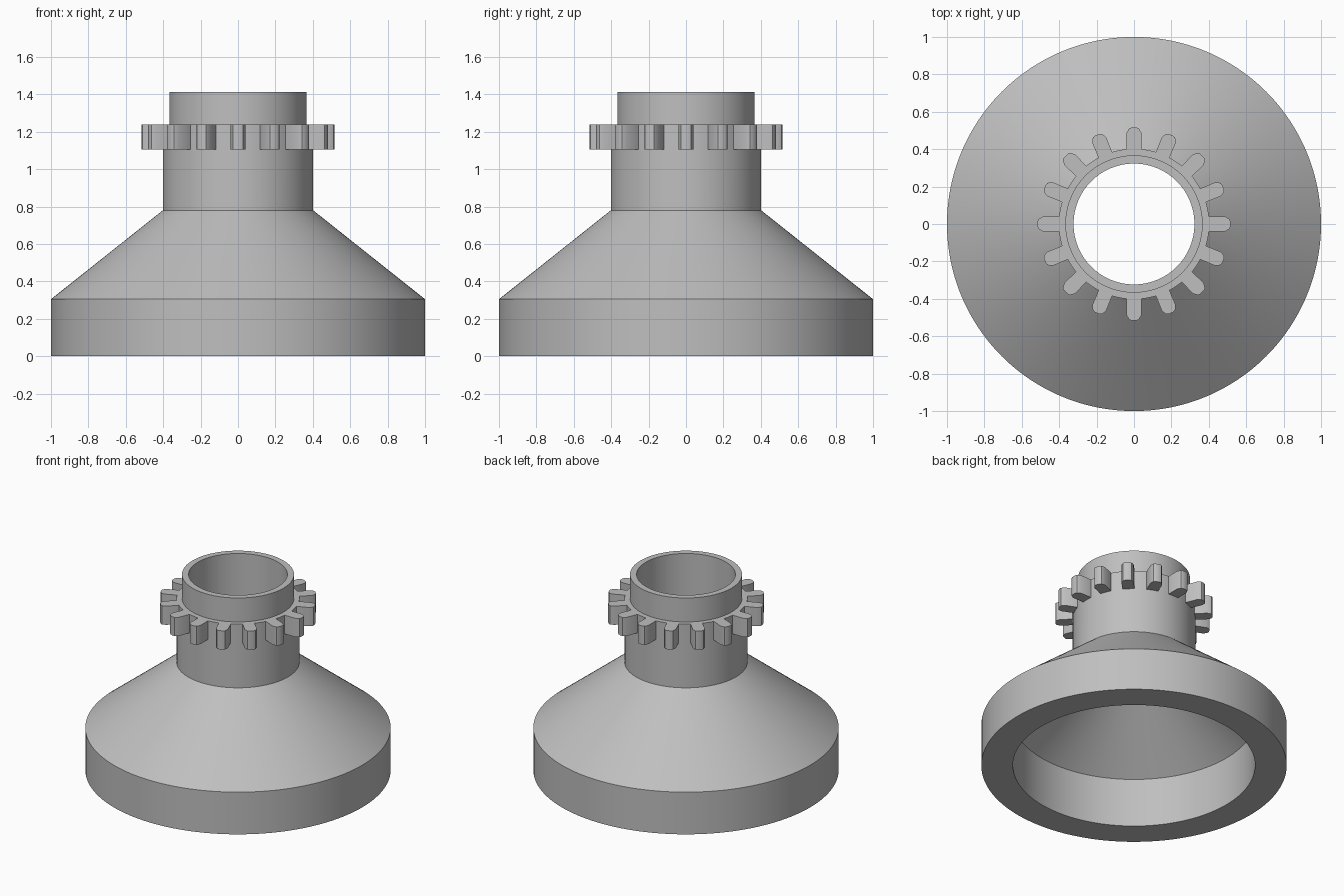
import bpy, bmesh
from math import cos, sin, tau, sqrt, atan2

default = bpy.data.objects.get("Cube")
if default:
    bpy.data.objects.remove(default)

SEGMENTS = 192
TEETH = 16
STEP = SEGMENTS // TEETH      # segments per tooth pitch
TIP, HALF_WIDTH, ROUND = 0.516, 0.04, 0.03

# Closed wall section (radius, height): outside going up, inside going down
PROFILE = [(1.0, 0), (1.0, 0.305), (0.402, 0.78), (0.402, 1.105), (0.402, 1.24),
           (0.367, 1.24), (0.367, 1.413), (0.323, 1.413), (0.323, 0.72),
           (0.793, 0.352), (0.793, 0)]
GEAR_BAND = 3                 # profile span that carries the teeth

grey = bpy.data.materials.new("plain grey")
grey.use_nodes = True
colour = (0.52, 0.52, 0.52, 1)
grey.diffuse_color = colour
grey.node_tree.nodes["Principled BSDF"].inputs["Base Color"].default_value = colour

# Turned body with flared base, neck and collar
bm = bmesh.new()
rings = []
for i in range(SEGMENTS):
    a = tau * (i - STEP / 4) / SEGMENTS
    rings.append([bm.verts.new((r * cos(a), r * sin(a), z)) for r, z in PROFILE])
tooth_faces = []
for i, ring in enumerate(rings):
    nxt = rings[(i + 1) % SEGMENTS]
    for j in range(len(PROFILE)):
        k = (j + 1) % len(PROFILE)
        face = bm.faces.new((ring[j], nxt[j], nxt[k], ring[k]))
        if j == GEAR_BAND and i % STEP < STEP // 2:
            tooth_faces.append(face)

# Gear teeth: pull the marked faces outward into parallel-sided, rounded teeth
result = bmesh.ops.extrude_face_region(bm, geom=tooth_faces)
for face in tooth_faces:
    if face.is_valid:
        bm.faces.remove(face)
for v in (g for g in result["geom"] if isinstance(g, bmesh.types.BMVert)):
    angle = atan2(v.co.y, v.co.x)
    centre = round(angle / (tau / TEETH)) * tau / TEETH
    side = (angle - centre) / (tau / TEETH / 4) * HALF_WIDTH
    past = min(ROUND, max(0, abs(side) - (HALF_WIDTH - ROUND)))
    out = TIP - ROUND + sqrt(max(0, ROUND ** 2 - past ** 2))
    v.co.x = out * cos(centre) - side * sin(centre)
    v.co.y = out * sin(centre) + side * cos(centre)

bmesh.ops.recalc_face_normals(bm, faces=bm.faces)
mesh = bpy.data.meshes.new("geared_flared_collar")
bm.to_mesh(mesh)
bm.free()
mesh.materials.append(grey)
body = bpy.data.objects.new("geared_flared_collar", mesh)
bpy.context.collection.objects.link(body)

# Smooth round walls, crisp rims
bpy.ops.object.select_all(action='DESELECT')
body.select_set(True)
bpy.context.view_layer.objects.active = body
bpy.ops.object.shade_smooth_by_angle(angle=0.52)
